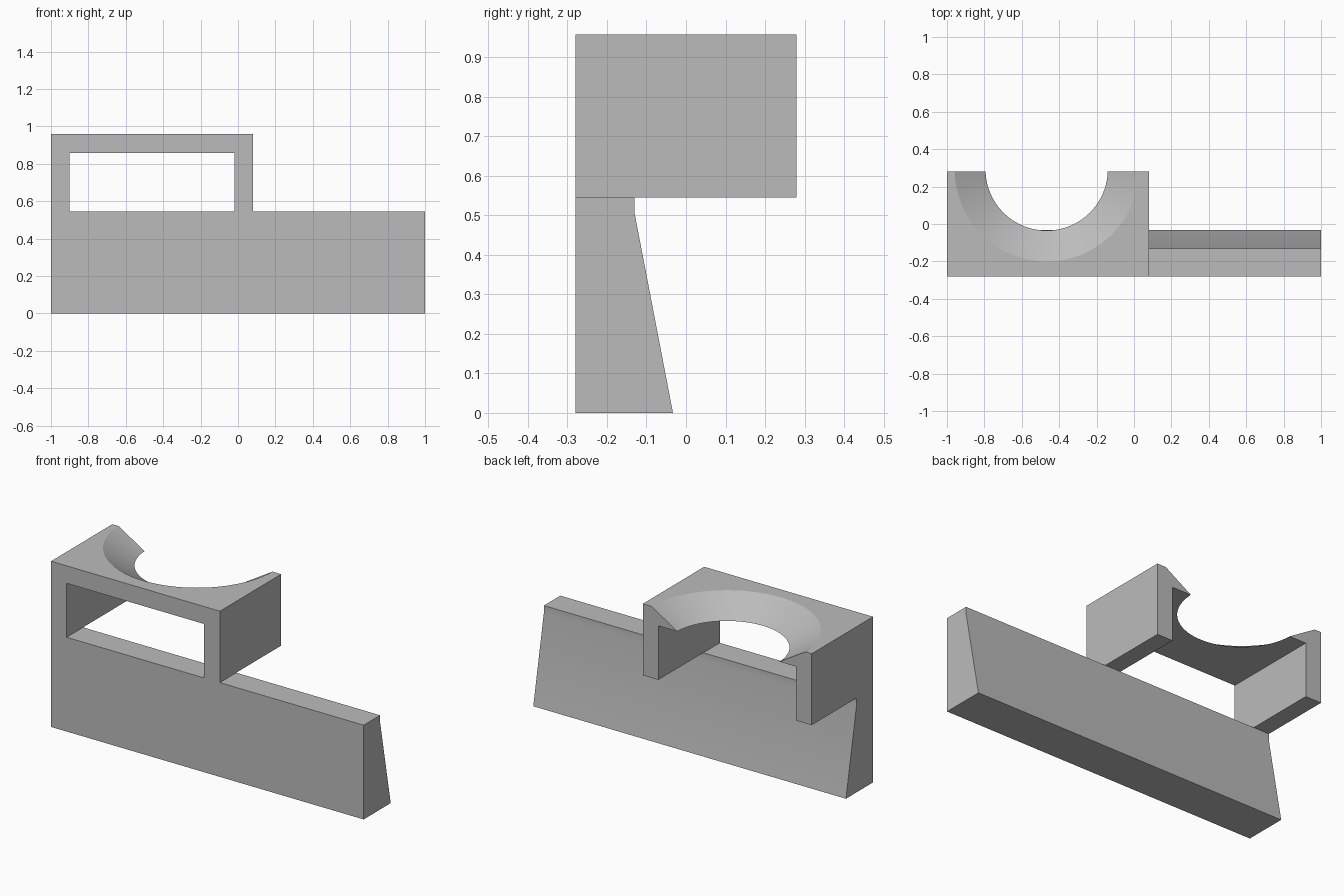
import bpy
import bmesh
from math import radians
from mathutils import Matrix, Vector

cube = bpy.data.objects.get("Cube")
if cube:
    bpy.data.objects.remove(cube, do_unlink=True)

grey = bpy.data.materials.new("plain_grey")
grey.use_nodes = True
colour = (0.5, 0.5, 0.5, 1)
grey.diffuse_color = colour
grey.node_tree.nodes["Principled BSDF"].inputs["Base Color"].default_value = colour


def finish(name, bm):
    bmesh.ops.recalc_face_normals(bm, faces=bm.faces)
    mesh = bpy.data.meshes.new(name)
    bm.to_mesh(mesh)
    bm.free()
    mesh.materials.append(grey)
    obj = bpy.data.objects.new(name, mesh)
    bpy.context.collection.objects.link(obj)
    return obj


def extrude(name, points, direction):
    bm = bmesh.new()
    face = bm.faces.new([bm.verts.new(p) for p in points])
    out = bmesh.ops.extrude_face_region(bm, geom=[face])
    verts = [v for v in out["geom"] if isinstance(v, bmesh.types.BMVert)]
    bmesh.ops.translate(bm, vec=Vector(direction), verts=verts)
    # extrude_face_region may keep the starting cap; make sure it exists
    edges = [e for e in bm.edges if e.is_boundary]
    if edges:
        bmesh.ops.holes_fill(bm, edges=edges)
    return finish(name, bm)


def boolean(target, other, operation):
    mod = target.modifiers.new(operation.lower(), "BOOLEAN")
    mod.operation = operation
    mod.solver = "EXACT"
    mod.object = other
    bpy.context.view_layer.objects.active = target
    bpy.ops.object.modifier_apply(modifier=mod.name)
    bpy.data.objects.remove(other, do_unlink=True)


FRONT, BACK, SEAT, TOP, UNDER = -0.28, 0.28, 0.545, 0.958, 0.857

# Base wall: upright front, sloping back
wall_profile = [(FRONT, 0), (-0.033, 0), (-0.13, 0.505), (-0.13, SEAT), (FRONT, SEAT)]
wall = extrude("holder_body", [(-1, y, z) for y, z in wall_profile], (2, 0, 0))

# Arch: two posts and a top plate
arch_profile = [(-1, SEAT), (-0.9, SEAT), (-0.9, UNDER), (-0.02, UNDER),
                (-0.02, SEAT), (0.08, SEAT), (0.08, TOP), (-1, TOP)]
arch = extrude("arch", [(x, FRONT, z) for x, z in arch_profile], (0, BACK - FRONT, 0))

# Conical seat cut through the plate, running a little past it above
depth, slope = TOP - UNDER, (0.492 - 0.327) / (TOP - UNDER)
extra = 0.05
bm = bmesh.new()
bmesh.ops.create_cone(
    bm, cap_ends=True, segments=96, radius1=0.327, radius2=0.492 + extra * slope,
    depth=depth + extra,
    matrix=Matrix.Translation((-0.467, 0.292, UNDER + (depth + extra) / 2)))
cutter = finish("cone_cutter", bm)
cutter.hide_render = True

boolean(arch, cutter, "DIFFERENCE")
boolean(wall, arch, "UNION")

# Smooth the cone and the soft bend on the back, keep other edges sharp
bpy.ops.object.select_all(action="DESELECT")
wall.select_set(True)
bpy.context.view_layer.objects.active = wall
bpy.ops.object.shade_smooth_by_angle(angle=radians(30))
